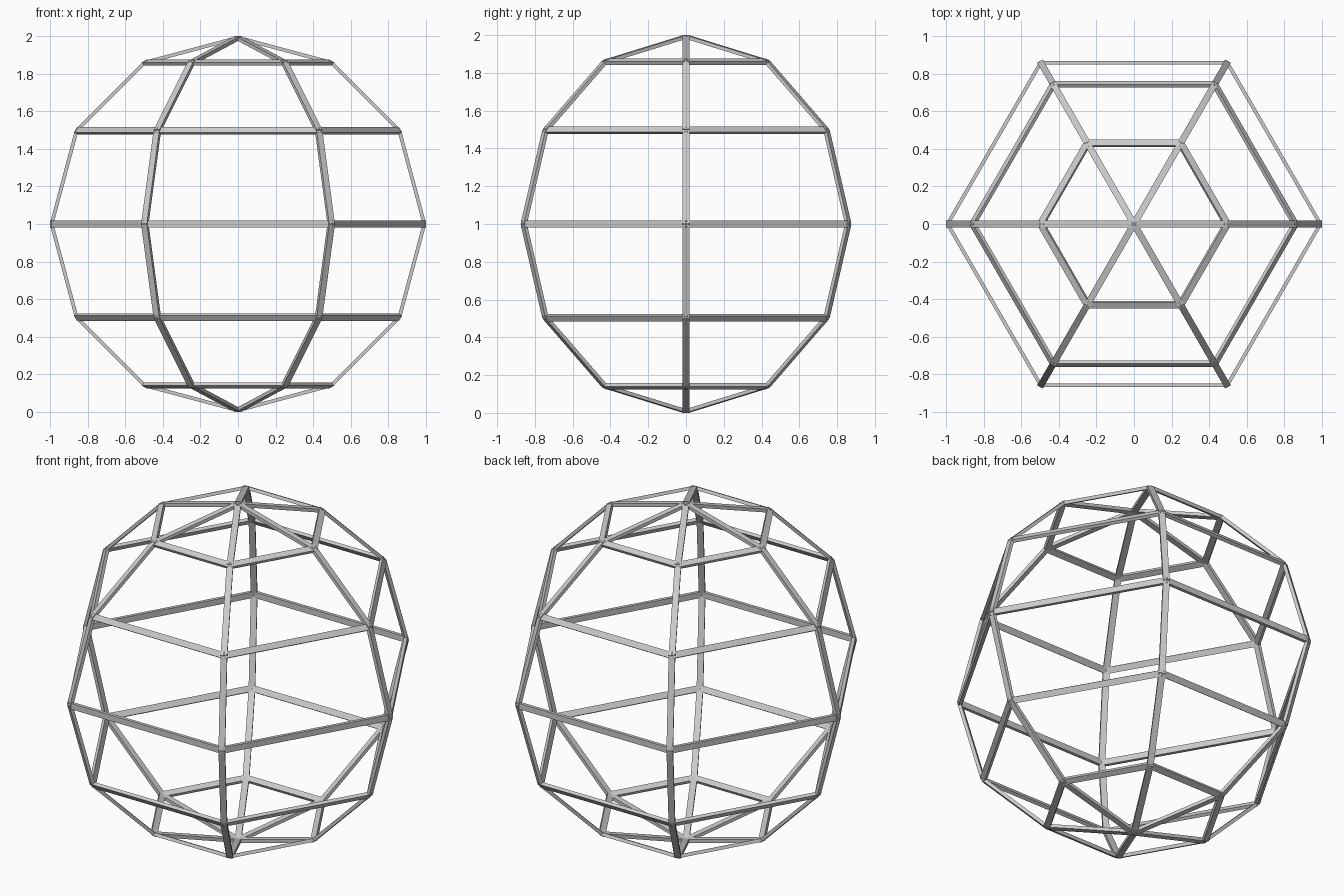
import bpy, bmesh
from math import pi, sin, cos
from mathutils import Matrix, Vector

if "Cube" in bpy.data.objects:
    bpy.data.objects.remove(bpy.data.objects["Cube"])

R, WIDTH, DEPTH = 0.992, 0.035, 0.019
SEGS, RINGS = 6, 6
bm = bmesh.new()


def point(ring, seg):
    """Point of the globe, counted down from the top pole."""
    a, t = pi * ring / RINGS, 2 * pi * seg / SEGS
    return R * Vector((sin(a) * cos(t), sin(a) * sin(t), cos(a)))


def strut(a, b):
    """Flat bar from a to b with its broad face turned outwards."""
    along = (b - a).normalized()
    mid = (a + b) / 2
    out = (mid - along * mid.dot(along)).normalized()
    side = along.cross(out)
    frame = Matrix((side, out, along)).transposed().to_4x4()
    size = Matrix.Diagonal((WIDTH, DEPTH, (b - a).length, 1))
    bmesh.ops.create_cube(bm, size=1, matrix=Matrix.Translation(mid) @ frame @ size)


# Meridian and latitude bars
for seg in range(SEGS):
    for ring in range(RINGS):
        strut(point(ring, seg), point(ring + 1, seg))
        if ring:
            strut(point(ring, seg), point(ring, seg + 1))

# Stand the cage on the ground
bmesh.ops.translate(bm, verts=bm.verts, vec=(0, 0, 1))
mesh = bpy.data.meshes.new("wire_globe_cage")
bm.to_mesh(mesh)
bm.free()
bpy.context.collection.objects.link(bpy.data.objects.new("wire_globe_cage", mesh))
